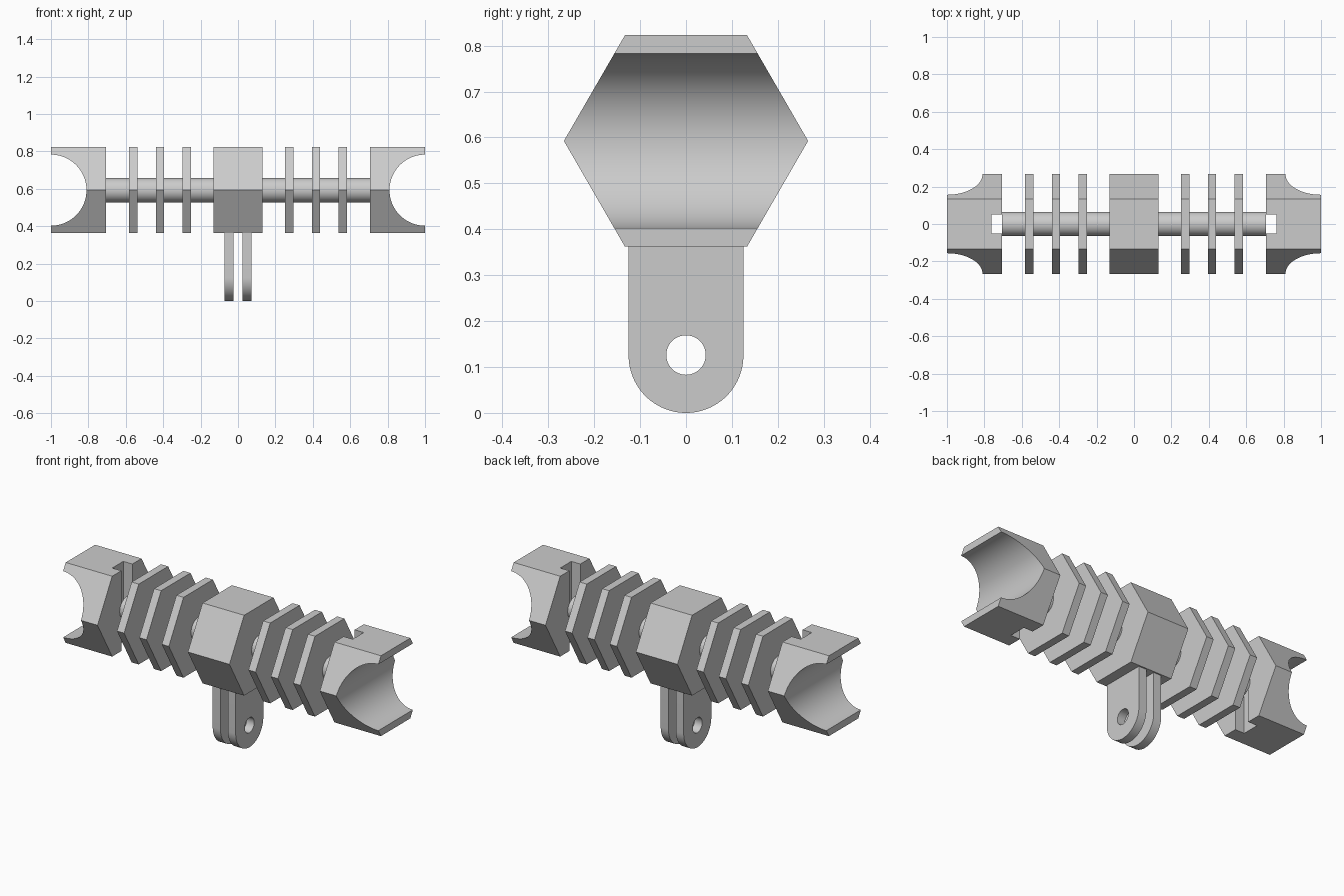
import bpy
import math
from mathutils import Matrix

if "Cube" in bpy.data.objects:
    bpy.data.objects.remove(bpy.data.objects["Cube"])

AXIS_Z = 0.5925          # height of the long axis
HEX_R = 0.266            # hexagon corner radius


def prism(name, profile, x0, x1):
    """Extrude a (y, z) profile along x from x0 to x1."""
    n = len(profile)
    verts = [(x, y, z) for x in (x0, x1) for y, z in profile]
    faces = [list(range(n))[::-1], list(range(n, 2 * n))]
    faces += [(i, (i + 1) % n, n + (i + 1) % n, n + i) for i in range(n)]
    mesh = bpy.data.meshes.new(name)
    mesh.from_pydata(verts, [], faces)
    obj = bpy.data.objects.new(name, mesh)
    bpy.context.collection.objects.link(obj)
    return obj


def arc(cy, cz, r, start, end, steps):
    return [(cy + r * math.cos(math.radians(start + (end - start) * i / steps)),
             cz + r * math.sin(math.radians(start + (end - start) * i / steps)))
            for i in range(steps + 1)]


def circle(cy, cz, r, n):
    return arc(cy, cz, r, 0, 360, n)[:-1]


def select(obj):
    bpy.ops.object.select_all(action='DESELECT')
    obj.select_set(True)
    bpy.context.view_layer.objects.active = obj


def cut(obj, cutter):
    """Subtract the cutter, then discard it."""
    cutter.hide_render = True
    mod = obj.modifiers.new("cut", 'BOOLEAN')
    mod.operation = 'DIFFERENCE'
    mod.solver = 'EXACT'
    mod.object = cutter
    select(obj)
    bpy.ops.object.modifier_apply(modifier=mod.name)
    bpy.data.objects.remove(cutter)


def smooth(obj):
    select(obj)
    bpy.ops.object.shade_smooth_by_angle(angle=math.radians(30))


HEXAGON = circle(0, AXIS_Z, HEX_R, 6)

# Central hexagonal body
prism("center_body", HEXAGON, -0.132, 0.132)

for side, s in (("left", -1), ("right", 1)):
    def span(a, b):
        return sorted((s * a, s * b))

    # Round rod joining the centre to the end block
    smooth(prism(f"{side}_rod", circle(0, AXIS_Z, 0.065, 64), *span(0.132, 0.705)))

    # Thin hexagonal fins
    for i in range(3):
        c = 0.275 + 0.142 * i
        prism(f"{side}_fin_{i + 1}", HEXAGON, *span(c - 0.0225, c + 0.0225))

    # End block with a round saddle and a vertical notch at its inner face
    block = prism(f"{side}_end_block", HEXAGON, *span(0.705, 1.0))
    saddle = prism("saddle_cutter", circle(0, 0, 0.19, 96), -0.5, 0.5)
    saddle.data.transform(Matrix.Translation((s, 0, AXIS_Z))
                          @ Matrix.Rotation(math.pi / 2, 4, 'Z'))
    cut(block, saddle)
    notch = prism("notch_cutter",
                  [(-0.05, 0.2), (0.05, 0.2), (0.05, 1.0), (-0.05, 1.0)],
                  *span(0.65, 0.763))
    cut(block, notch)
    smooth(block)

    # Mounting lug: round-bottomed tab with a bolt hole
    tab = arc(0, 0.125, 0.125, 180, 360, 48) + [(0.125, 0.364), (-0.125, 0.364)]
    lug = prism(f"{side}_lug", tab, *span(0.024, 0.073))
    cut(lug, prism("hole_cutter", circle(0, 0.126, 0.043, 48), -0.2, 0.2))
    smooth(lug)
